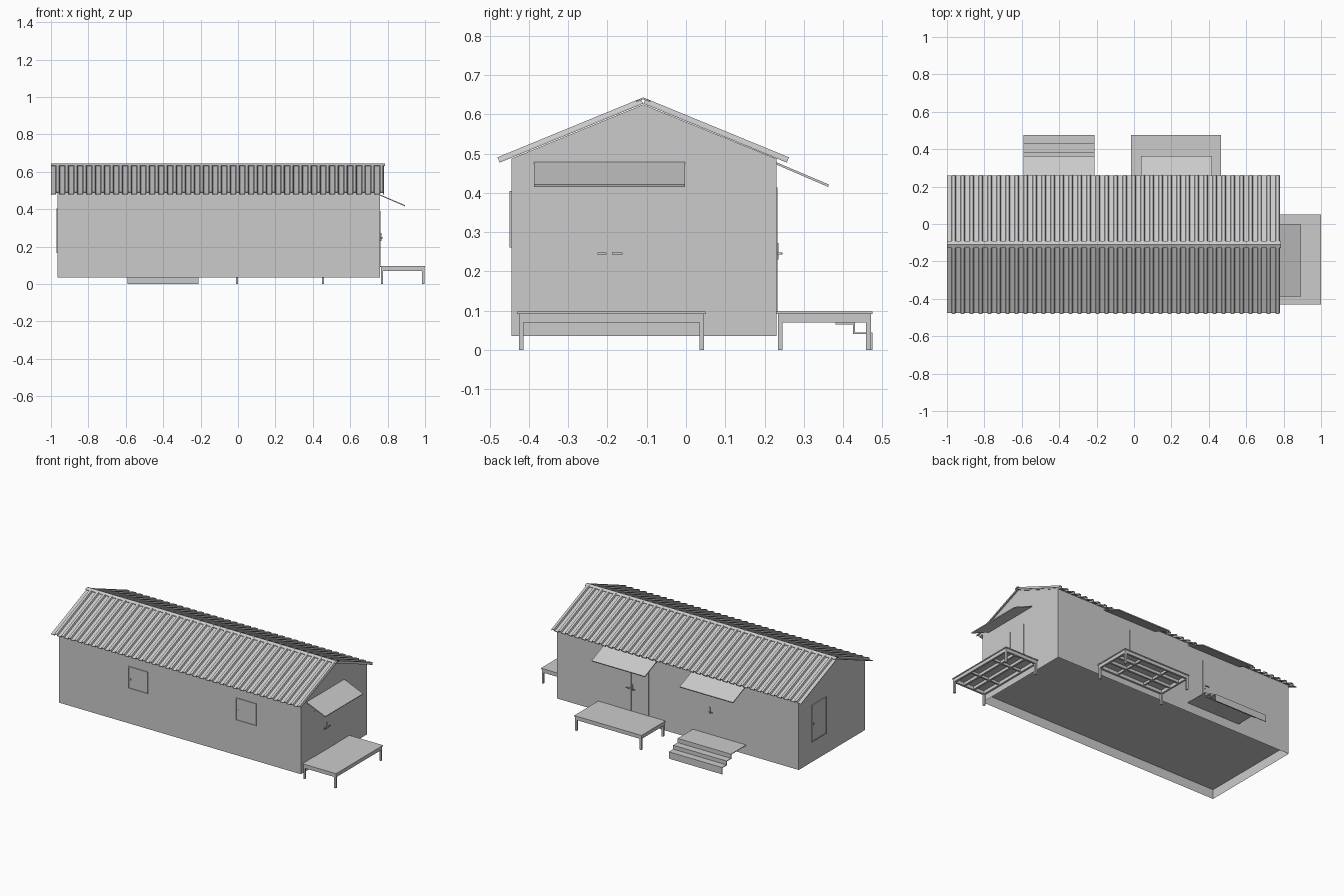
import bpy, bmesh, math
from mathutils import Matrix, Vector

if "Cube" in bpy.data.objects:
    bpy.data.objects.remove(bpy.data.objects["Cube"])

# Wall frames: local x runs along the wall, local y points outwards
FRONT = Matrix.Translation((0, -0.445, 0)) @ Matrix.Rotation(math.pi, 4, 'Z')
BACK = Matrix.Translation((0, 0.23, 0))
RIGHT = Matrix.Translation((0.76, 0, 0)) @ Matrix.Rotation(-math.pi / 2, 4, 'Z')
LEFT = Matrix.Translation((-0.965, 0, 0)) @ Matrix.Rotation(math.pi / 2, 4, 'Z')
CY, RIDGE_Z, EAVE_Z, HALF = -0.109, 0.625, 0.475, 0.365
DECK_Z = 0.097


def finish(bm, name, mat=None):
    bmesh.ops.recalc_face_normals(bm, faces=bm.faces)
    me = bpy.data.meshes.new(name)
    bm.to_mesh(me)
    bm.free()
    ob = bpy.data.objects.new(name, me)
    if mat:
        ob.matrix_world = mat
    bpy.context.collection.objects.link(ob)
    return ob


def add_box(bm, x0, x1, y0, y1, z0, z1):
    m = Matrix.Translation(((x0 + x1) / 2, (y0 + y1) / 2, (z0 + z1) / 2))
    s = Matrix.Diagonal((x1 - x0, y1 - y0, z1 - z0, 1))
    bmesh.ops.create_cube(bm, size=1, matrix=m @ s)


def boxes(name, mat, items):
    bm = bmesh.new()
    for b in items:
        add_box(bm, *b)
    return finish(bm, name, mat)


def extrude_x(name, pts, x0, x1, mat=None):
    """Closed y-z profile extruded along x."""
    bm = bmesh.new()
    f = bm.faces.new([bm.verts.new((x0, y, z)) for y, z in pts])
    r = bmesh.ops.extrude_face_region(bm, geom=[f])
    vs = [v for v in r['geom'] if isinstance(v, bmesh.types.BMVert)]
    bmesh.ops.translate(bm, verts=vs, vec=(x1 - x0, 0, 0))
    return finish(bm, name, mat)


# House shell: gabled walls open at the bottom, with a raised floor
wall_z = RIDGE_Z - (RIDGE_Z - EAVE_Z) * 0.336 / HALF
gable = [(-0.445, 0.035), (0.23, 0.035), (0.23, wall_z), (CY, RIDGE_Z), (-0.445, wall_z)]
body = extrude_x("walls", gable, -0.965, 0.76)
bm = bmesh.new()
bm.from_mesh(body.data)
low = [f for f in bm.faces if all(v.co.z < 0.04 for v in f.verts)]
bmesh.ops.delete(bm, geom=low, context='FACES')
bm.to_mesh(body.data)
bm.free()
boxes("floor", None, [(-0.964, 0.759, -0.444, 0.229, 0.095, 0.1)])


# Ribbed roof sheets
def roof_sheet(name, side):
    n, x0, x1 = 37, -1.0, 0.78
    p = (x1 - x0) / n
    prof = []
    for i in range(n):
        x = x0 + i * p
        prof += [(x, 0), (x + p * 0.52, 0), (x + p * 0.6, 0.011), (x + p * 0.88, 0.011), (x + p * 0.96, 0)]
    prof.append((x1, 0))
    ridge, eave = Vector((0, CY, RIDGE_Z)), Vector((0, CY + side * HALF, EAVE_Z))
    d = (eave - ridge).normalized()
    nrm = Vector((0, -d.z * side, d.y * side))
    bm = bmesh.new()
    rows = []
    for x, h in prof:
        off = Vector((x, 0, 0)) + nrm * (h + 0.004)
        rows.append((bm.verts.new(ridge + off), bm.verts.new(eave + off)))
    for a, b in zip(rows, rows[1:]):
        bm.faces.new((a[0], a[1], b[1], b[0]))
    ob = finish(bm, name)
    m = ob.modifiers.new("thickness", 'SOLIDIFY')
    m.thickness, m.offset = 0.004, 0


roof_sheet("front_roof", -1)
roof_sheet("back_roof", 1)
extrude_x("ridge_cap", [(CY - 0.018, 0.634), (CY, 0.643), (CY + 0.018, 0.634),
                        (CY + 0.018, 0.631), (CY, 0.638), (CY - 0.018, 0.631)], -1, 0.785)


# Windows: pane, frame and a centre casement bar with a catch
def window(name, mat, u, w, z0, z1):
    a, b, t = u - w / 2, u + w / 2, 0.005
    boxes(name + "_pane", mat, [(a, b, -0.002, 0.001, z0, z1)])
    boxes(name + "_frame", mat, [(a, a + t, 0, 0.005, z0, z1), (b - t, b, 0, 0.005, z0, z1),
                                 (a + t, b - t, 0, 0.005, z0, z0 + t), (a + t, b - t, 0, 0.005, z1 - t, z1),
                                 (b - 0.02, b - 0.017, 0, 0.005, (z0 + z1) / 2 - 0.015, (z0 + z1) / 2)])


window("front_window_left", FRONT, 0.40, 0.14, 0.26, 0.403)
window("front_window_right", FRONT, -0.37, 0.145, 0.26, 0.405)
window("side_window", LEFT, 0.025, 0.15, 0.165, 0.403)


# Doors: leaves with a fine seam, lock plate and lever handles
def door(name, mat, u, w, z1, leaves):
    lw, g = w / leaves, 0.001
    boxes(name + "_leaves", mat, [(u - w / 2 + i * lw + g, u - w / 2 + (i + 1) * lw - g, -0.002, 0.003, 0.098, z1)
                                  for i in range(leaves)])
    s = u if leaves == 2 else u + w / 2 - 0.006
    parts = [(s - 0.012, s - 0.005, 0.002, 0.006, 0.23, 0.272),
             (s - 0.011, s - 0.006, 0.005, 0.015, 0.243, 0.248),
             (s - 0.033, s - 0.006, 0.012, 0.016, 0.243, 0.248)]
    if leaves == 2:
        parts += [(s + 0.008, s + 0.013, 0.002, 0.015, 0.243, 0.248),
                  (s + 0.008, s + 0.03, 0.012, 0.016, 0.243, 0.248)]
    boxes(name + "_handles", mat, parts)


door("side_door", RIGHT, 0.195, 0.24, 0.39, 2)
door("back_double_door", BACK, 0.228, 0.25, 0.413, 2)
door("back_single_door", BACK, -0.395, 0.15, 0.413, 1)


# Sloping canopies over the doors
def canopy(name, mat, u, w):
    extrude_x(name, [(0, 0.472), (0, 0.478), (0.134, 0.421), (0.132, 0.415)], u - w / 2, u + w / 2, mat)


canopy("side_canopy", RIGHT, 0.195, 0.385)
canopy("double_door_canopy", BACK, 0.228, 0.38)
canopy("single_door_canopy", BACK, -0.4, 0.38)


# Raised lozenges of the chequer plate
def treads(name, mat, u, w, d0, d1, z):
    bm = bmesh.new()
    nu, nd = round(w / 0.03), max(1, round((d1 - d0) / 0.03))
    for i in range(nu):
        for j in range(nd):
            c = Vector((u - w / 2 + (i + 0.5) * w / nu, d0 + (j + 0.5) * (d1 - d0) / nd, z + 0.001))
            r = Matrix.Rotation(math.radians(45 if (i + j) % 2 else -45), 4, 'Z')
            bm.faces.new([bm.verts.new(c + r @ Vector(p)) for p in
                          ((-0.012, 0, 0), (0, -0.003, 0), (0.012, 0, 0), (0, 0.003, 0))])
    finish(bm, name, mat)


# Platforms: plate, apron frame, cross beams and corner legs
def platform(name, mat, u, w, d):
    a, b, t, zt = u - w / 2, u + w / 2, 0.012, DECK_Z - 0.006
    boxes(name + "_plate", mat, [(a, b, 0, d, zt, DECK_Z)])
    e = 0.004
    a, b, d1 = a + e, b - e, d - e
    boxes(name + "_frame", mat,
          [(a, b, e, e + t, 0.07, zt), (a, b, d1 - t, d1, 0.07, zt),
           (a, a + t, e + t, d1 - t, 0.07, zt), (b - t, b, e + t, d1 - t, 0.07, zt)])
    boxes(name + "_beams", mat, [(a + t, b - t, d * k - 0.006, d * k + 0.006, 0.073, zt) for k in (0.36, 0.66)]
          + [(u + k * w - 0.005, u + k * w + 0.005, e + t, d1 - t, 0.076, zt) for k in (-0.2, 0.2)])
    boxes(name + "_legs", mat, [(x, x + t, y, y + t, 0.0, 0.07) for x in (a, b - t) for y in (e, d1 - t)])
    treads(name + "_treads", mat, u, w, 0.005, d - 0.005, DECK_Z)


platform("side_platform", RIGHT, 0.19, 0.48, 0.24)
platform("back_platform", BACK, 0.225, 0.48, 0.245)

# Folded-plate stairs at the single door
t = 0.004
outer = [(0, 0.096), (0.155, 0.096), (0.155, 0.069), (0.2, 0.069), (0.2, 0.044), (0.245, 0.044), (0.245, 0)]
inner = [(y - t if i else y, z - t if z else 0) for i, (y, z) in enumerate(outer)]
extrude_x("stairs", outer + inner[::-1], -0.59, -0.21, BACK)
for i, (d0, d1, z) in enumerate(((0.005, 0.15, 0.096), (0.16, 0.198, 0.069), (0.205, 0.243, 0.044))):
    treads(f"stair_treads_{i + 1}", BACK, -0.4, 0.37, d0, d1, z)
